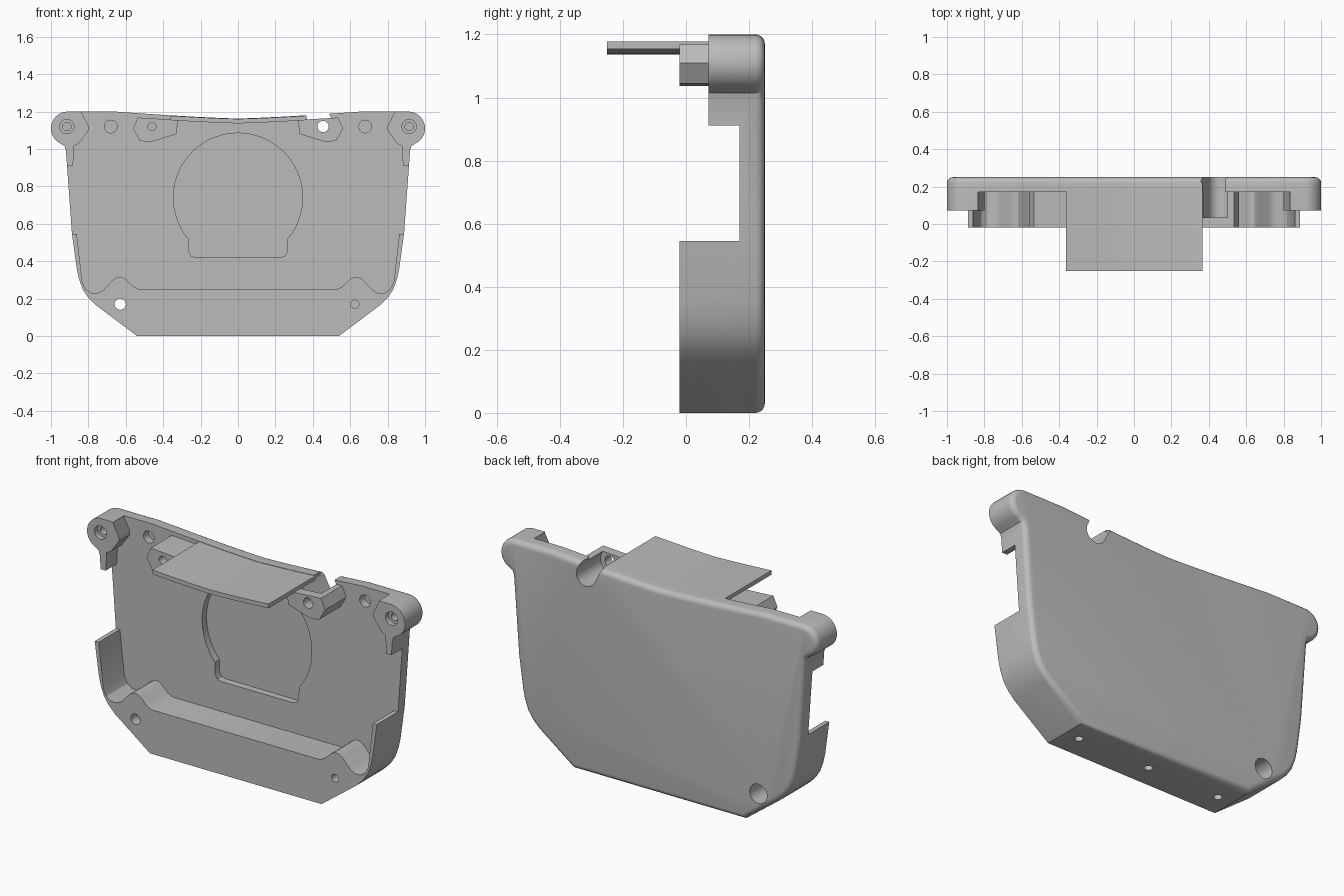
import bpy, bmesh
from math import sin, cos, radians, pi

cube = bpy.data.objects.get("Cube")
if cube:
    bpy.data.objects.remove(cube)

grey = bpy.data.materials.new("light_grey")
grey.use_nodes = True
grey.diffuse_color = (0.5, 0.5, 0.5, 1)
grey.node_tree.nodes["Principled BSDF"].inputs["Base Color"].default_value = (0.5, 0.5, 0.5, 1)


def arc(cx, cz, r, a0, a1, n):
    """Points on an arc, angles in degrees."""
    angles = [radians(a0 + (a1 - a0) * i / n) for i in range(n + 1)]
    return [(cx + r * cos(a), cz + r * sin(a)) for a in angles]


def mirrored(half):
    """Close a right-hand half profile with its mirror image."""
    return half + [(-x, z) for x, z in reversed(half) if abs(x) > 1e-6]


def prism(name, pts, y0, y1, round_back=0):
    """Extrude an x-z profile from y0 to y1, optionally rounding the rear edge."""
    bm = bmesh.new()
    face = bm.faces.new([bm.verts.new((x, y0, z)) for x, z in pts])
    ext = bmesh.ops.extrude_face_region(bm, geom=[face])["geom"]
    for v in ext:
        if isinstance(v, bmesh.types.BMVert):
            v.co.y = y1
    bmesh.ops.recalc_face_normals(bm, faces=bm.faces)
    if round_back:
        rear = [e for e in bm.edges if all(abs(v.co.y - y1) < 1e-5 for v in e.verts)]
        bmesh.ops.bevel(bm, geom=rear, offset=round_back, segments=5, profile=0.5,
                        affect='EDGES', clamp_overlap=False)
    mesh = bpy.data.meshes.new(name)
    bm.to_mesh(mesh)
    bm.free()
    obj = bpy.data.objects.new(name, mesh)
    obj.data.materials.append(grey)
    bpy.context.collection.objects.link(obj)
    return obj


def combine(target, other, operation='DIFFERENCE'):
    """Apply a boolean and discard the second object."""
    mod = target.modifiers.new("combine", 'BOOLEAN')
    mod.operation = operation
    mod.solver = 'EXACT'
    mod.object = other
    bpy.context.view_layer.objects.active = target
    bpy.ops.object.modifier_apply(modifier=mod.name)
    bpy.data.objects.remove(other)


def hole(x, z, r, y0, y1):
    combine(housing, prism("hole_cutter", arc(x, z, r, 0, 345, 23), y0, y1))


def top_edge(x):
    return 1.163 + 0.038 * (abs(x) / 0.67) ** 1.3


# Housing: full outline with a rounded rear edge
outline = [(0.54, 0), (0.76, 0.165), (0.80, 0.205), (0.83, 0.25), (0.85, 0.305),
           (0.86, 0.36), (0.888, 0.55), (0.92, 0.99), (0.927, 1.015)]
outline[5:6] = [(0.862, 0.36)]
outline += arc(0.91, 1.11, 0.09, -65, 90, 14)
outline += [(x / 100, top_edge(x / 100)) for x in range(66, -1, -6)]
housing = prism("housing", mirrored(outline), -0.02, 0.25, 0.03)

# Front pocket, leaving the bottom sill, side walls and ears
pocket = [(0.53, 0.25), (0.56, 0.265), (0.595, 0.30), (0.62, 0.315), (0.645, 0.315),
          (0.67, 0.30), (0.72, 0.245), (0.75, 0.23), (0.785, 0.23), (0.815, 0.25),
          (0.833, 0.29), (0.862, 0.545), (1.2, 0.545), (1.2, 0.912), (0.882, 0.912),
          (0.877, 1.015), (0.85, 1.03), (0.80, 1.10), (0.80, 1.125), (0.835, 1.19),
          (0.835, 1.3)]
combine(housing, prism("pocket_cutter", mirrored(pocket), -0.1, 0.17))

# Ears sit further back than the sill
for s in (-1, 1):
    box = [(s * 0.75, 0.8), (s * 1.2, 0.8), (s * 1.2, 1.4), (s * 0.75, 1.4)]
    combine(housing, prism("ear_cutter", box, -0.1, 0.072))

# Round recess with a squared foot
recess = [(0.225, 0.42), (0.25, 0.427), (0.262, 0.45)] + arc(0, 0.74, 0.345, -40, 90, 24)
combine(housing, prism("recess_cutter", mirrored(recess), 0.0, 0.21))

# Screw bosses under the shelf
for s in (-1, 1):
    boss = [(0.32, 1.155), (0.33, 1.08), (0.45, 1.042), (0.48, 1.037), (0.525, 1.045),
            (0.562, 1.11), (0.535, 1.168)]
    combine(housing, prism("boss", [(s * x, z) for x, z in boss], -0.02, 0.2), 'UNION')

# Slanted rear notch behind the left boss
notch = arc(0.455, 1.12, 0.06, 207, 387, 16) + arc(0.395, 1.24, 0.06, 27, 207, 16)
combine(housing, prism("notch_cutter", notch, 0.035, 0.4))

# Screw holes from the front, and a through hole counterbored from the rear
for s in (-1, 1):
    hole(s * 0.915, 1.12, 0.038, 0, 0.1)
    hole(s * 0.915, 1.12, 0.022, 0, 0.19)
    hole(s * 0.68, 1.12, 0.034, 0.1, 0.215)
hole(-0.46, 1.12, 0.022, -0.1, 0.12)
hole(0.455, 1.12, 0.03, -0.1, 0.1)
hole(0.625, 0.17, 0.022, -0.1, 0.12)
hole(-0.63, 0.17, 0.03, -0.1, 0.2)
hole(-0.63, 0.17, 0.055, 0.035, 0.4)

# Blind holes in the underside
for x in (-0.45, 0, 0.45):
    bpy.ops.mesh.primitive_cylinder_add(vertices=20, radius=0.022, depth=0.2,
                                        location=(x, 0.11, 0))
    combine(housing, bpy.context.object)

# Curved shelf along the top edge
xs = [-0.363 + 0.73 * i / 16 for i in range(17)]
upper = [(x, top_edge(x) - 0.002) for x in xs]
lower = [(x, z - 0.024) for x, z in reversed(upper)]
shelf = prism("shelf", upper + lower, -0.25, 0.222)

# Smooth shading with sharp edges kept
for obj in (housing, shelf):
    bpy.ops.object.select_all(action='DESELECT')
    obj.select_set(True)
    bpy.context.view_layer.objects.active = obj
    bpy.ops.object.shade_smooth_by_angle(angle=radians(30))
